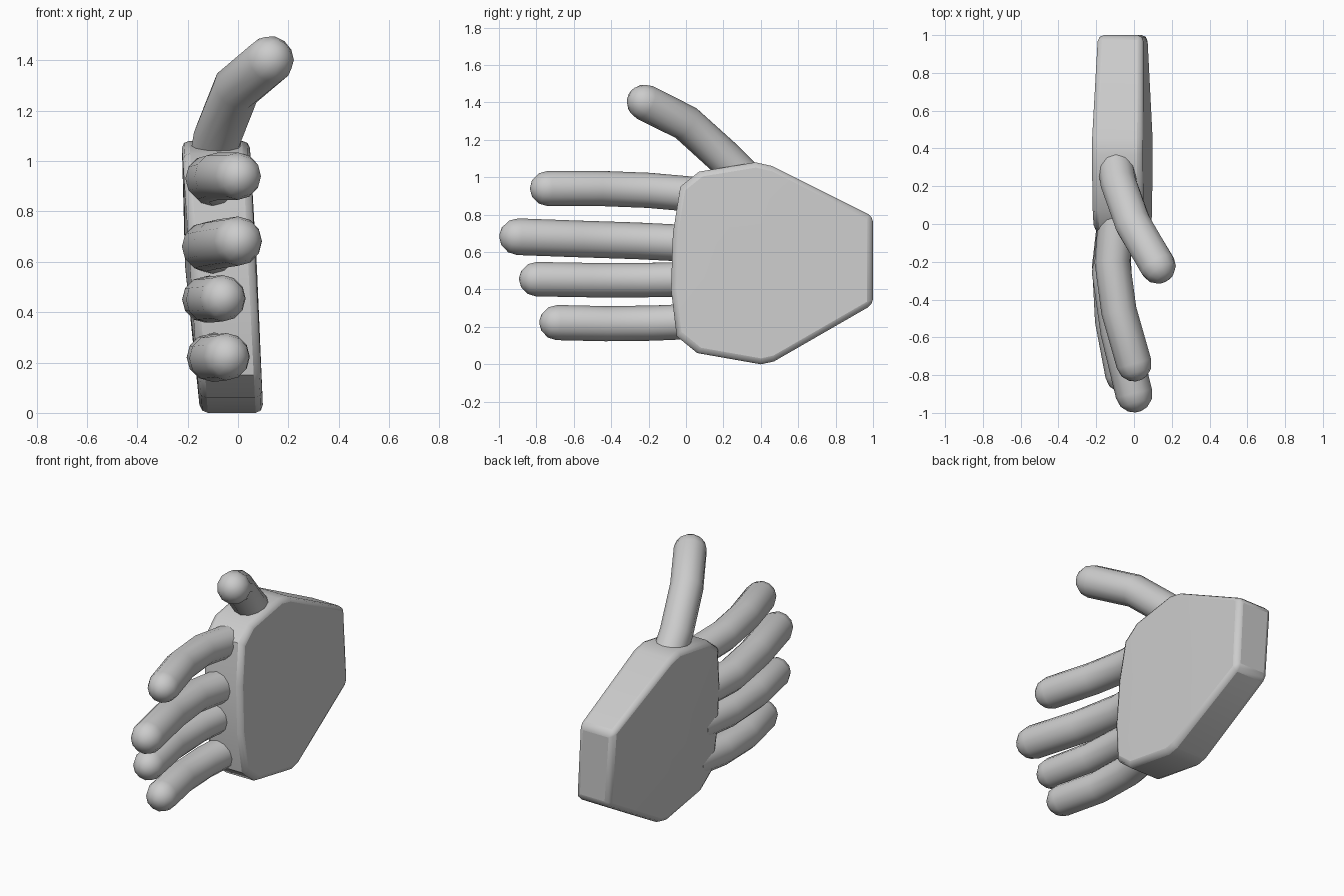
import bpy, bmesh, math
from mathutils import Vector

if "Cube" in bpy.data.objects:
    bpy.data.objects.remove(bpy.data.objects["Cube"])


def finish(name, bm, angle):
    bmesh.ops.recalc_face_normals(bm, faces=bm.faces)
    me = bpy.data.meshes.new(name)
    bm.to_mesh(me)
    bm.free()
    ob = bpy.data.objects.new(name, me)
    bpy.context.collection.objects.link(ob)
    bpy.ops.object.select_all(action='DESELECT')
    ob.select_set(True)
    bpy.context.view_layer.objects.active = ob
    bpy.ops.object.shade_smooth_by_angle(angle=math.radians(angle))
    return ob


def finger(name, path, radius, sides=12):
    """Tube through the joints with a rounded tip and a slightly flared root."""
    pts = [Vector(p) for p in path]
    rings = []
    for i, p in enumerate(pts):
        d = (pts[min(i + 1, len(pts) - 1)] - pts[max(i - 1, 0)]).normalized()
        rings.append((p, d, radius))
    d = (pts[-1] - pts[-2]).normalized()
    for a in (30, 58, 80):
        t = math.radians(a)
        rings.append((pts[-1] + d * radius * math.sin(t), d, radius * math.cos(t)))
    bm = bmesh.new()
    loops = []
    for c, d, r in rings:
        u = d.cross(Vector((1, 0, 0))).normalized()
        v = d.cross(u)
        loops.append([bm.verts.new(c + r * (u * math.cos(k * math.tau / sides)
                                            + v * math.sin(k * math.tau / sides)))
                      for k in range(sides)])
    for a, b in zip(loops, loops[1:]):
        for k in range(sides):
            j = (k + 1) % sides
            bm.faces.new((a[k], a[j], b[j], b[k]))
    bm.faces.new(loops[0])
    bm.faces.new(loops[-1])
    return finish(name, bm, 50)


# palm: outline in (y, z), slightly sheared and domed on the back of the hand
outline = [(-0.03, 0.95), (0.07, 1.03), (0.37, 1.08), (0.46, 1.06), (1.0, 0.79),
           (1.0, 0.32), (0.47, 0.015), (0.40, 0.0), (0.06, 0.06), (-0.05, 0.15),
           (-0.08, 0.40), (-0.07, 0.70)]
bm = bmesh.new()
caps = []
for side in (0, 1):
    ring = []
    for y, z in outline:
        wrist = 0.012 * max(0, (y - 0.46) / 0.54)
        x = 0.1 - 0.05 * z - wrist if side else -0.15 - 0.068 * z + wrist
        ring.append(bm.verts.new((x, y, z)))
    centre = bm.verts.new((0.075 if side else -0.21, 0.42, 0.58))
    for k in range(len(ring)):
        bm.faces.new((ring[k - 1], ring[k], centre))
    caps.append(ring)
for k in range(len(outline)):
    bm.faces.new((caps[0][k - 1], caps[0][k], caps[1][k], caps[1][k - 1]))
palm = finish("palm", bm, 40)
bevel = palm.modifiers.new("soft_edges", 'BEVEL')
bevel.width = 0.03
bevel.segments = 2
bevel.limit_method = 'ANGLE'
bevel.angle_limit = math.radians(50)

# four fingers and thumb: joint positions from root to tip
finger("index_finger", [(-0.09, 0.08, 0.905), (-0.115, -0.2, 0.93),
                        (-0.08, -0.46, 0.94), (0.0, -0.74, 0.94)], 0.094)
finger("middle_finger", [(-0.09, 0.04, 0.645), (-0.125, -0.26, 0.66),
                         (-0.08, -0.57, 0.67), (0.0, -0.9, 0.682)], 0.098)
finger("ring_finger", [(-0.1, 0.04, 0.455), (-0.13, -0.22, 0.45),
                       (-0.115, -0.51, 0.45), (-0.06, -0.8, 0.455)], 0.092)
finger("little_finger", [(-0.08, 0.06, 0.23), (-0.11, -0.18, 0.22),
                         (-0.1, -0.43, 0.217), (-0.045, -0.69, 0.223)], 0.094)
finger("thumb", [(-0.1, 0.33, 0.98), (-0.08, 0.21, 1.1),
                 (-0.005, 0.0, 1.29), (0.125, -0.22, 1.4)], 0.097)
